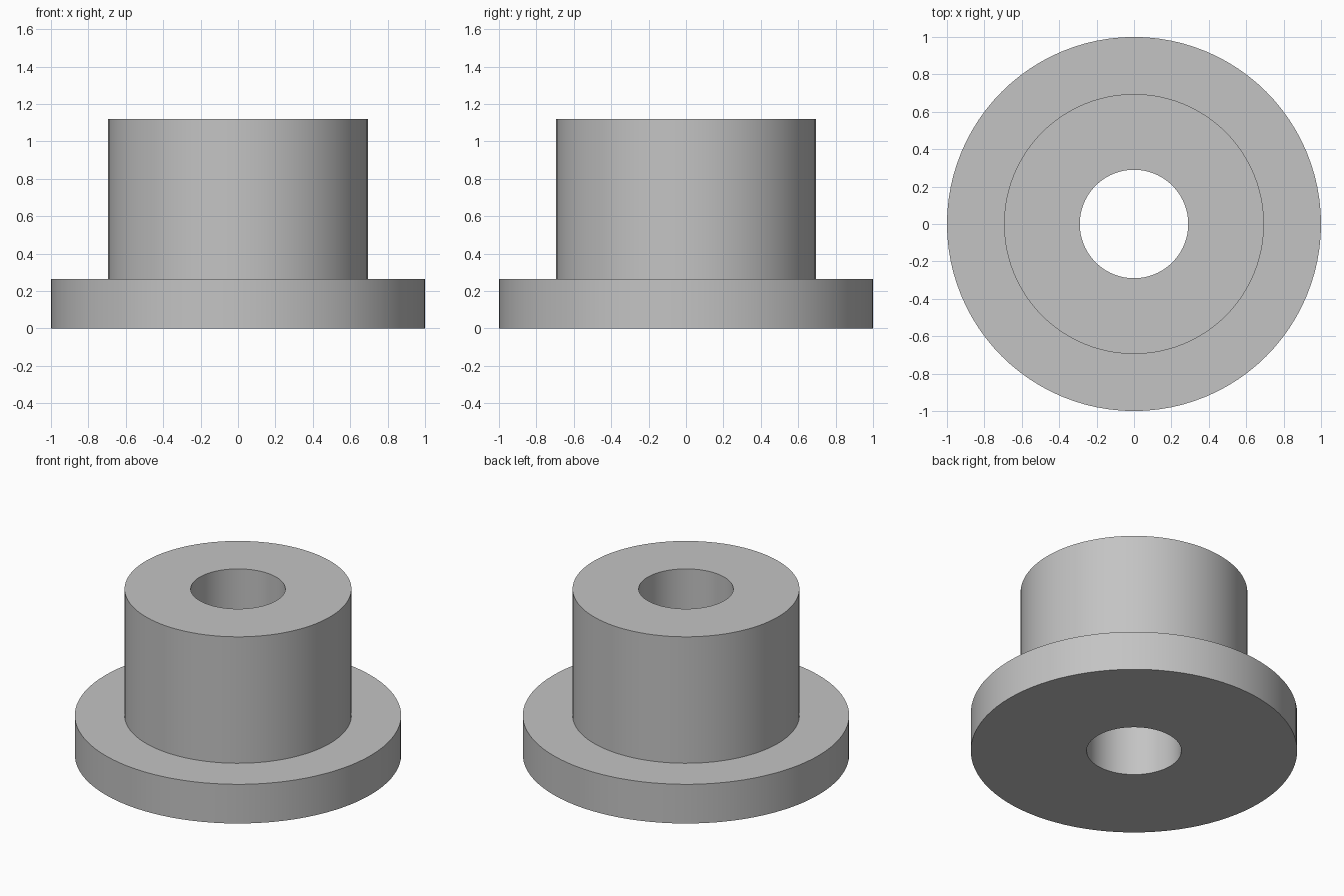
import bpy
import bmesh
import math

SEGMENTS = 96
BORE, BARREL, FLANGE = 0.29, 0.695, 1.0
FLANGE_TOP, TOP = 0.265, 1.12

cube = bpy.data.objects.get("Cube")
if cube:
    bpy.data.objects.remove(cube, do_unlink=True)

# Plain grey material
grey = bpy.data.materials.new("plain_grey")
grey.use_nodes = True
colour = (0.55, 0.55, 0.55, 1.0)
grey.diffuse_color = colour
grey.node_tree.nodes["Principled BSDF"].inputs["Base Color"].default_value = colour


def lathe(name, profile, material):
    """Revolve a closed (radius, height) profile around the z axis."""
    bm = bmesh.new()
    verts = [bm.verts.new((r, 0, z)) for r, z in profile]
    edges = [bm.edges.new((a, b)) for a, b in zip(verts, verts[1:] + verts[:1])]
    bmesh.ops.spin(bm, geom=verts + edges, cent=(0, 0, 0), axis=(0, 0, 1),
                   angle=math.tau, steps=SEGMENTS, use_merge=True)
    bmesh.ops.remove_doubles(bm, verts=bm.verts[:], dist=0.0001)
    bmesh.ops.recalc_face_normals(bm, faces=bm.faces[:])
    mesh = bpy.data.meshes.new(name)
    bm.to_mesh(mesh)
    bm.free()
    mesh.materials.append(material)
    obj = bpy.data.objects.new(name, mesh)
    bpy.context.collection.objects.link(obj)
    return obj


# Flanged bushing: wide flange, narrower barrel and a straight through bore
bushing = lathe("flanged_bushing", [
    (BORE, 0), (FLANGE, 0), (FLANGE, FLANGE_TOP),
    (BARREL, FLANGE_TOP), (BARREL, TOP), (BORE, TOP),
], grey)

# Smooth round walls, crisp rims
bpy.ops.object.select_all(action="DESELECT")
bushing.select_set(True)
bpy.context.view_layer.objects.active = bushing
bpy.ops.object.shade_smooth_by_angle(angle=math.radians(30))
